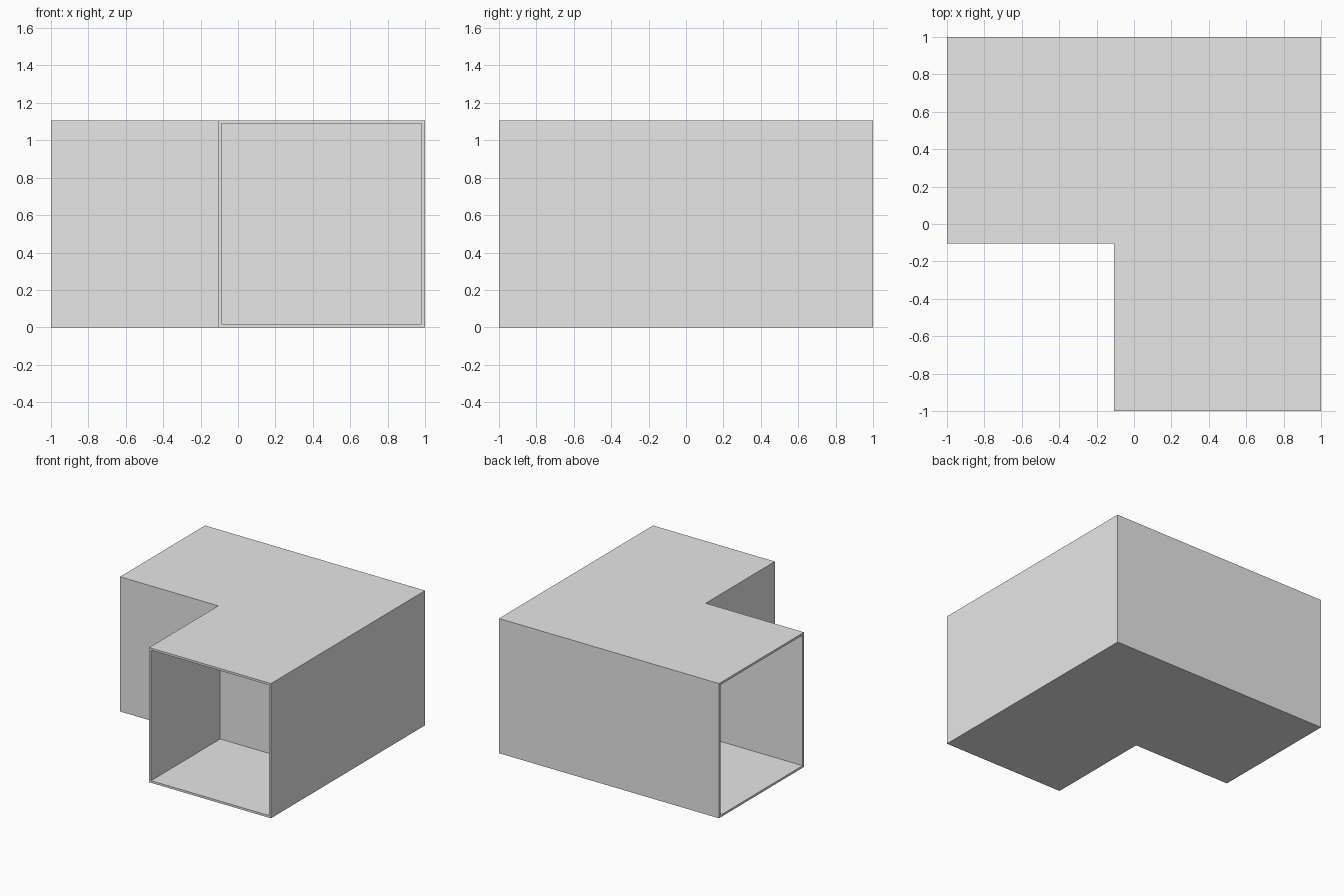
import bpy
import bmesh
from mathutils import Vector

cube = bpy.data.objects.get("Cube")
if cube:
    bpy.data.objects.remove(cube, do_unlink=True)

HEIGHT = 1.107
WALL = 0.025
CORNER = Vector((-0.107, -0.103, 0))

# Plain grey
grey = bpy.data.materials.new("light_grey")
grey.use_nodes = True
color = (0.8, 0.8, 0.8, 1)
grey.diffuse_color = color
grey.node_tree.nodes["Principled BSDF"].inputs["Base Color"].default_value = color

# L-shaped body, extruded upward from its outline
bm = bmesh.new()
outline = [(-1, 1), (-1, CORNER.y), (CORNER.x, CORNER.y),
           (CORNER.x, -1), (1, -1), (1, 1)]
base = bm.faces.new([bm.verts.new((x, y, 0)) for x, y in outline])
top = bmesh.ops.extrude_face_region(bm, geom=[base], use_keep_orig=True)["geom"]
bmesh.ops.translate(bm, vec=(0, 0, HEIGHT),
                    verts=[v for v in top if isinstance(v, bmesh.types.BMVert)])
bmesh.ops.recalc_face_normals(bm, faces=bm.faces[:])


def hollow_end(direction, depth):
    """Open the end of an arm, leaving a thin rim and a flat inner wall."""
    end = next(f for f in bm.faces if f.normal.dot(direction) > 0.99
               and f.calc_center_median().dot(direction) > 0.99)
    bmesh.ops.inset_individual(bm, faces=[end], thickness=WALL)
    inner = bmesh.ops.extrude_discrete_faces(bm, faces=[end])["faces"][0]
    bmesh.ops.translate(bm, vec=-direction * depth, verts=inner.verts[:])
    bm.normal_update()


# Openings in the front arm and the side arm
hollow_end(Vector((0, -1, 0)), 1 + CORNER.y)
hollow_end(Vector((-1, 0, 0)), 1 + CORNER.x)

mesh = bpy.data.meshes.new("corner_duct")
bm.to_mesh(mesh)
bm.free()
mesh.materials.append(grey)
duct = bpy.data.objects.new("corner_duct", mesh)
bpy.context.collection.objects.link(duct)
